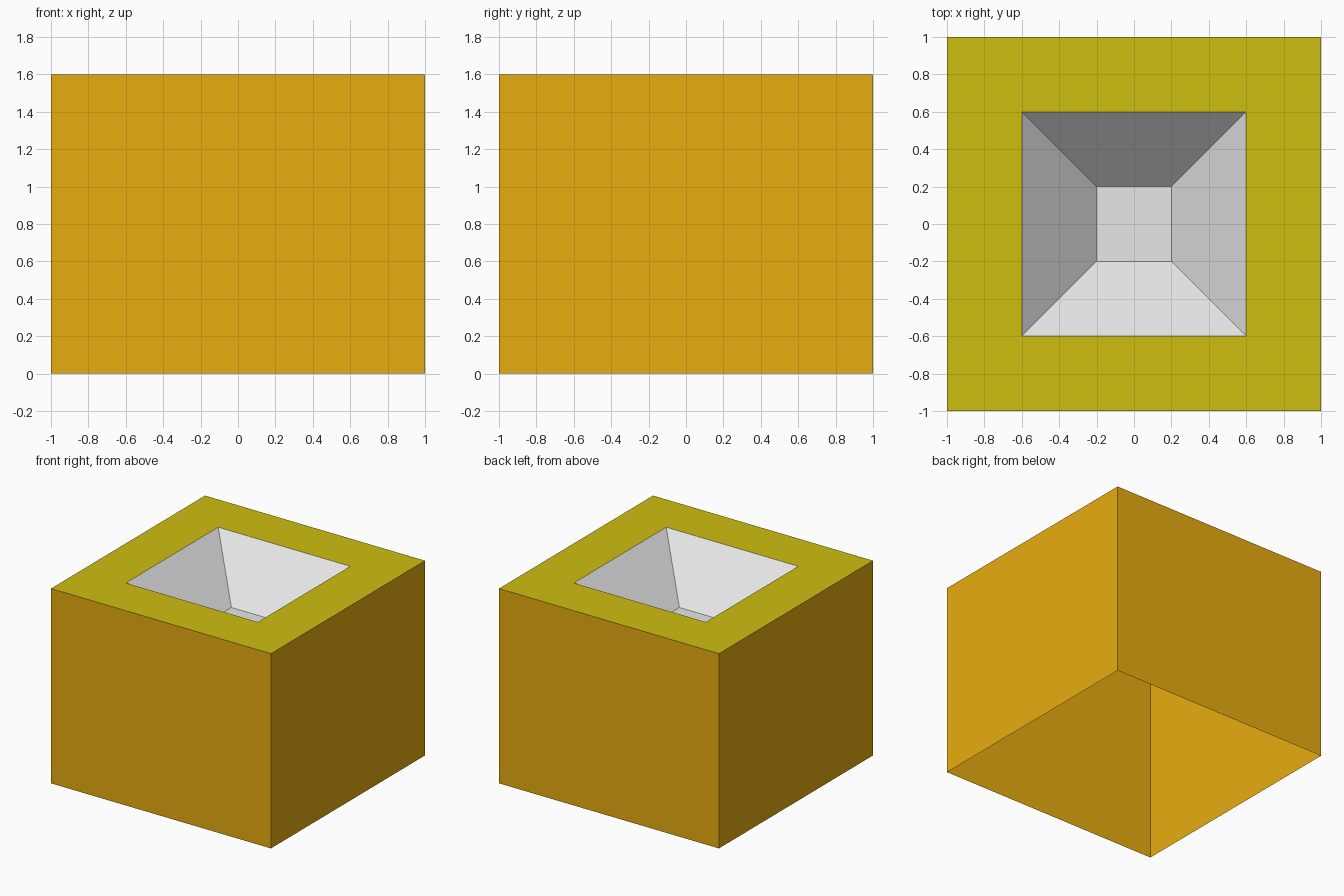
import bpy
import bmesh

cube = bpy.data.objects.get("Cube")
if cube:
    bpy.data.objects.remove(cube, do_unlink=True)


def make_material(name, rgb):
    mat = bpy.data.materials.new(name)
    mat.use_nodes = True
    mat.diffuse_color = (*rgb, 1)
    mat.node_tree.nodes["Principled BSDF"].inputs["Base Color"].default_value = (*rgb, 1)
    return mat


orange = make_material("orange", (0.8, 0.413, 0.005))
olive = make_material("olive yellow", (0.617, 0.509, 0.005))
grey = make_material("light grey", (0.8, 0.8, 0.8))


def square_ring(bm, half, z):
    corners = ((-1, -1), (1, -1), (1, 1), (-1, 1))
    return [bm.verts.new((x * half, y * half, z)) for x, y in corners]


def square_shell(name, lower, upper, mat, floor=False):
    """Four faces joining two square rings, each given as (half width, height)."""
    bm = bmesh.new()
    a, b = square_ring(bm, *lower), square_ring(bm, *upper)
    for i in range(4):
        j = (i + 1) % 4
        bm.faces.new((a[i], a[j], b[j], b[i]))
    if floor:
        bm.faces.new(b)
    mesh = bpy.data.meshes.new(name)
    bm.to_mesh(mesh)
    bm.free()
    mesh.materials.append(mat)
    obj = bpy.data.objects.new(name, mesh)
    bpy.context.collection.objects.link(obj)
    return obj


HEIGHT = 1.6

# Thin outer walls, open underneath
square_shell("outer_walls", (1, 0), (1, HEIGHT), orange)
# Flat rim around the opening
square_shell("top_rim", (1, HEIGHT), (0.6, HEIGHT), olive)
# Sloping basin with a small flat floor
square_shell("basin", (0.6, HEIGHT), (0.2, 1.2), grey, floor=True)
